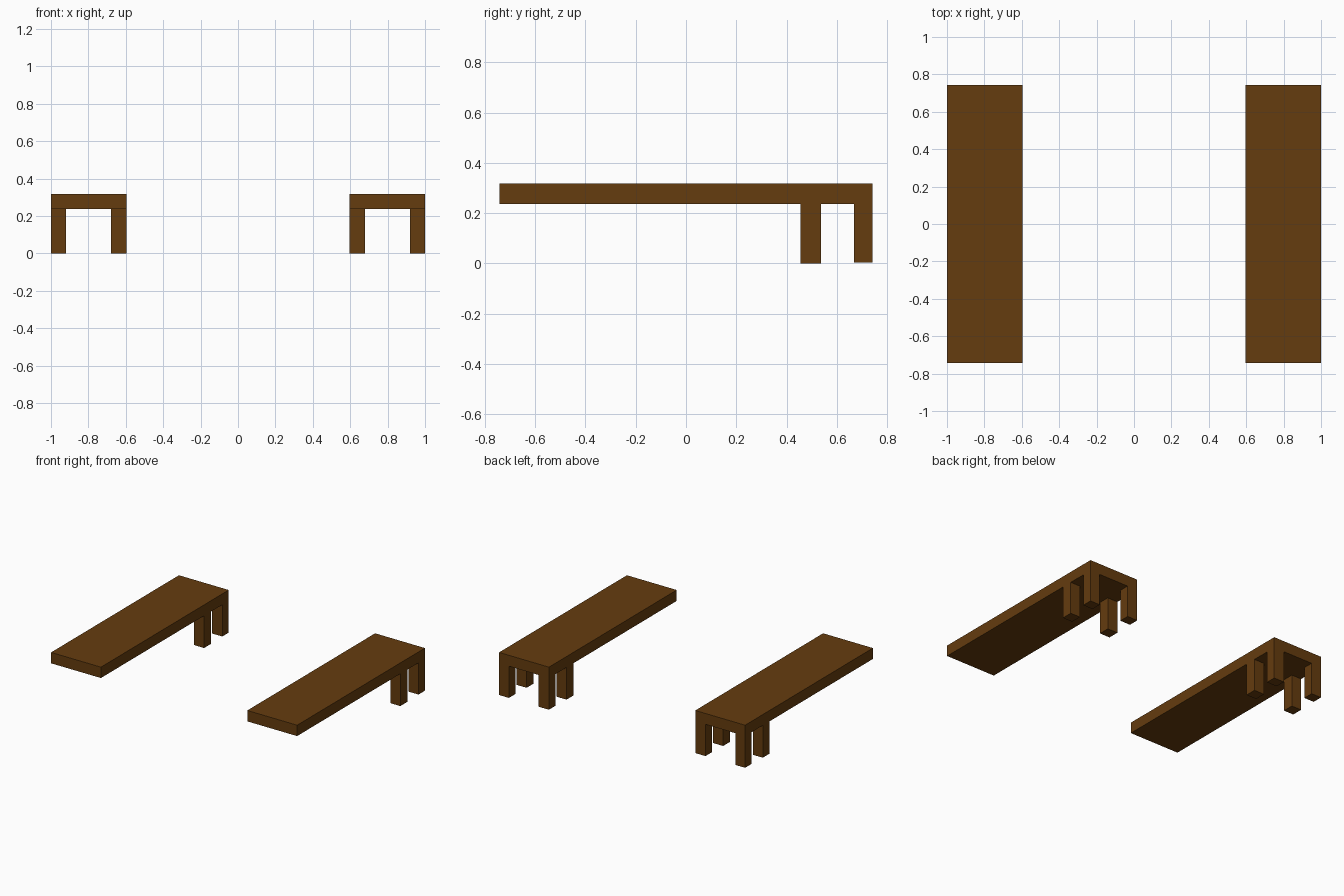
import bpy

if "Cube" in bpy.data.objects:
    bpy.data.objects.remove(bpy.data.objects["Cube"])

wood = bpy.data.materials.new("dark brown wood")
wood.diffuse_color = (0.13, 0.045, 0.0045, 1)
wood.use_nodes = True
wood.node_tree.nodes["Principled BSDF"].inputs["Base Color"].default_value = wood.diffuse_color


def box(name, x, y, z):
    """Box spanning the given (min, max) ranges."""
    bpy.ops.mesh.primitive_cube_add(size=1, location=[sum(r) / 2 for r in (x, y, z)])
    ob = bpy.context.object
    ob.name = name
    ob.scale = [r[1] - r[0] for r in (x, y, z)]
    bpy.ops.object.transform_apply(location=True, rotation=False, scale=True)
    ob.data.materials.append(wood)


# Leg ranges: x measured outwards from the centre, y towards the back
LEG_X = {"inner": (0.595, 0.678), "outer": (0.92, 1.0)}
LEG_Y = {"front": (0.456, 0.537), "back": (0.667, 0.742)}

# Two mirrored benches, each a long plank on four legs grouped at the back
for side, s in (("left", -1), ("right", 1)):
    def mirror(r):
        return tuple(sorted((s * r[0], s * r[1])))

    box(f"{side}_plank", mirror((0.595, 1.0)), (-0.742, 0.742), (0.237, 0.317))
    for xn, xr in LEG_X.items():
        for yn, yr in LEG_Y.items():
            bottom = 0.0 if yn == "front" else 0.004
            box(f"{side}_{yn}_{xn}_leg", mirror(xr), yr, (bottom, 0.237))
